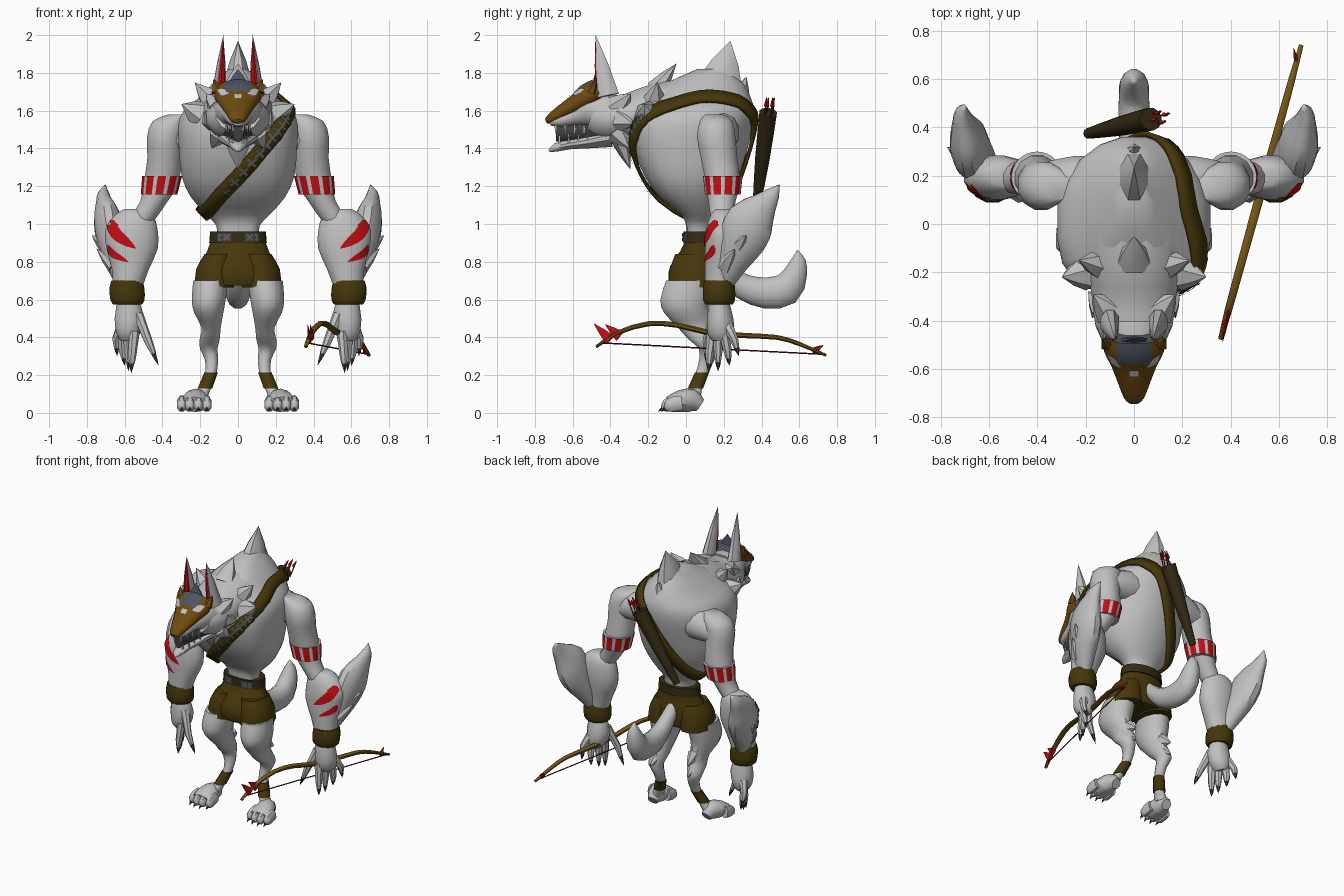
import bpy, bmesh, math
from mathutils import Vector as V
from mathutils.bvhtree import BVHTree


def material(name, r, g, b):
    m = bpy.data.materials.new(name)
    m.diffuse_color = (r, g, b, 1)
    return m


FUR = material("pale_fur", .53, .53, .53)
MASK = material("mask_brown", .155, .07, .005)
CLOTH = material("olive_cloth", .062, .038, .003)
LEATHER = material("dark_leather", .036, .024, .007)
RED = material("red_paint", .55, .004, .006)
WOOD = material("bow_wood", .17, .09, .008)
SLATE = material("slate", .075, .09, .125)
CLAW = material("claw_grey", .05, .05, .05)
CORD = material("dark_red_cord", .14, .004, .012)
STITCH = material("stitch_grey", .11, .12, .135)


def finish(name, bm, mat, angle=40):
    bmesh.ops.remove_doubles(bm, verts=bm.verts, dist=.0004)
    bmesh.ops.recalc_face_normals(bm, faces=bm.faces)
    me = bpy.data.meshes.new(name)
    bm.to_mesh(me)
    bm.free()
    me.materials.append(mat)
    me.shade_smooth()
    me.set_sharp_from_angle(angle=math.radians(angle))
    ob = bpy.data.objects.new(name, me)
    bpy.context.collection.objects.link(ob)
    return ob


def curve(points, n):
    """Catmull-Rom interpolation of tuples of any length."""
    out = []
    for i in range(len(points) - 1):
        a, b, c, d = (points[min(max(i + k, 0), len(points) - 1)] for k in (-1, 0, 1, 2))
        for j in range(n):
            t = j / n
            out.append([q + .5 * t * (r - p + t * (2*p - 5*q + 4*r - s + t * (3*(q - r) + s - p)))
                        for p, q, r, s in zip(a, b, c, d)])
    return out + [list(points[-1])]


def loft(name, rings, mat, s=1, sides=12, n=2, axis=None, power=1, angle=40):
    """Skin rings (x, y, z, side radius, other radius); s=-1 mirrors, power<1 squares the front half."""
    rings = curve(rings, n)
    pts = [V(r[:3]) for r in rings]
    bm, loops = bmesh.new(), []
    for i, r in enumerate(rings):
        t = axis or (pts[min(i + 1, len(pts) - 1)] - pts[max(i - 1, 0)]).normalized()
        u = V((1, 0, 0))
        u = (u - t * u.dot(t)).normalized()
        w = t.cross(u)
        ring = []
        for k in range(sides):
            a = math.tau * (k + .5) / sides
            e = power if math.sin(a) < 0 else 1
            c, d = (math.copysign(abs(f) ** e, f) for f in (math.cos(a), math.sin(a)))
            p = pts[i] + u * c * max(r[3], 0) + w * d * max(r[4], 0)
            ring.append(bm.verts.new((p.x * s, p.y, p.z)))
        loops.append(ring)
    for p, q in zip(loops, loops[1:]):
        for k in range(sides):
            m = (k + 1) % sides
            bm.faces.new((p[k], p[m], q[m], q[k]))
    bm.faces.new(loops[0])
    bm.faces.new(loops[-1])
    return finish(name, bm, mat, angle)


def spike(name, base, tip, a, b, mat=FUR, s=1, sides=6):
    mid = [(p + q) / 2 for p, q in zip(base, tip)]
    return loft(name, [(*base, a, b), (*mid, a * .6, b * .6), (*tip, 0, 0)], mat, s, sides, 1)


def ribbon(name, points, width, mat, target, s=1, n=4, off=.006, leaf=False, thick=0, front=False):
    """Flat strip laid on another part, by nearest point or projected straight from the front."""
    me = target.data
    tree = BVHTree.FromPolygons([v.co for v in me.vertices], [p.vertices for p in me.polygons])
    pts = [V((p[0] * s, p[1], p[2])) for p in curve(points, n)]
    bm, rows = bmesh.new(), []
    for i, p in enumerate(pts):
        loc, nor = tree.find_nearest(p)[:2]
        if front:
            loc, nor = p, V((0, -1, 0))
        t = pts[min(i + 1, len(pts) - 1)] - pts[max(i - 1, 0)]
        side = t.cross(nor).normalized()
        w = width / 2 * (math.sin(math.pi * i / (len(pts) - 1)) if leaf else 1)
        row = []
        for k in (-1, 0, 1):
            e = loc + side * w * k
            q, m = tree.ray_cast(V((e.x, -2, e.z)), V((0, 1, 0)))[:2] if front else (None, None)
            if q is None:
                q, m = tree.find_nearest(e + nor * .01)[:2]
            row.append(bm.verts.new(q + m * off))
        rows.append(row)
    for p, q in zip(rows, rows[1:]):
        for k in (0, 1):
            bm.faces.new((p[k], p[k + 1], q[k + 1], q[k]))
    ob = finish(name, bm, mat)
    if thick:
        mod = ob.modifiers.new("thickness", 'SOLIDIFY')
        mod.thickness, mod.offset = thick, 0
    return ob


def cross(name, x, y, z, r, target, off):
    for k in (-1, 1):
        ribbon(name, [(x - r, y, z - r * k), (x + r, y, z + r * k)], .011, STITCH, target, 1, 3, off)


UP = V((0, 0, 1))

# Torso: height, front, back, half width
sections = [(.9, 0, .15, .11), (.99, 0, .15, .115), (1.05, -.03, .18, .17), (1.14, -.14, .23, .25),
            (1.25, -.22, .28, .3), (1.4, -.28, .33, .315), (1.52, -.29, .36, .32), (1.6, -.27, .365, .29),
            (1.66, -.23, .35, .22), (1.74, -.12, .31, .14), (1.82, .06, .23, .05)]
torso = loft("torso", [(0, (f + b) / 2, z, w, (b - f) / 2) for z, f, b, w in sections],
             FUR, sides=20, axis=UP, power=.65)
# Neck, skull and jaws
loft("neck", [(0, .05, 1.64, .2, .14), (0, -.15, 1.61, .2, .14), (0, -.3, 1.57, .18, .125),
              (0, -.42, 1.56, .165, .125), (0, -.5, 1.58, .12, .1)], FUR)
loft("muzzle", [(0, -.42, 1.59, .14, .11), (0, -.51, 1.6, .12, .1), (0, -.58, 1.575, .08, .06),
                (0, -.66, 1.55, .058, .04), (0, -.72, 1.54, .03, .02)], FUR)
loft("mouth", [(0, -.44, 1.49, .09, .06), (0, -.52, 1.49, .068, .058), (0, -.6, 1.49, .045, .055),
               (0, -.69, 1.485, .028, .05)], CLAW)
loft("lower_jaw", [(0, -.4, 1.46, .11, .055), (0, -.52, 1.435, .075, .036), (0, -.62, 1.42, .05, .026),
                   (0, -.69, 1.405, .034, .024), (0, -.725, 1.385, .005, .005)], FUR)
# Mask with a slate forehead
mask = loft("mask", [(0, -.465, 1.705, .12, .068), (0, -.52, 1.675, .127, .07), (0, -.58, 1.635, .097, .054),
                     (0, -.66, 1.59, .066, .04), (0, -.72, 1.555, .042, .026), (0, -.742, 1.545, .02, .012)],
            MASK, sides=16)
mask.data.materials.append(SLATE)
for f in mask.data.polygons:
    if abs(f.center.x) < .055 and f.center.y > -.575 and f.normal.z > .45:
        f.material_index = 1
ribbon("nose_plate", [(0, -.62, 1.7), (0, -.66, 1.7)], .045, FUR, mask)
spike("mask_crest", (0, -.48, 1.74), (0, -.475, 1.82), .06, .015, SLATE)
# Beard and back spines
spike("beard", (0, -.35, 1.45), (0, -.295, 1.29), .08, .05)
spike("large_back_spine", (0, .18, 1.74), (0, .235, 1.97), .08, .13, sides=8)
spike("front_back_spine", (0, -.16, 1.71), (0, -.05, 1.85), .08, .06, sides=8)
spike("rear_back_spine", (0, .28, 1.66), (0, .32, 1.78), .06, .06)
# Tail
loft("tail", [(0, .1, .84, .04, .05), (0, .2, .75, .05, .05), (0, .3, .67, .06, .07), (0, .42, .635, .065, .085),
              (0, .53, .655, .065, .09), (0, .58, .74, .058, .065), (0, .595, .81, .035, .04),
              (0, .59, .865, 0, 0)], FUR)
# Shorts and belt
loft("shorts_hips", [(0, .08, .92, .145, .085), (0, .07, .86, .165, .1), (0, .05, .78, .205, .135),
                     (0, .045, .72, .215, .14), (0, .045, .675, .2, .13)], CLOTH, axis=UP, sides=16)
belt = loft("belt", [(0, .08, .9, .155, .095), (0, .08, .96, .15, .095)], LEATHER, axis=UP, sides=16, n=1, power=.8)
for x in (-.09, .09):
    ribbon("belt_panel", [(x - .055, -.05, .93), (x + .055, -.05, .93)], .045, CLAW, belt, off=.004)
for x in (-.115, -.068, .068, .115):
    cross("belt_stitch", x, -.05, .93, .016, belt, .008)

for s, side in ((1, "left"), (-1, "right")):
    def name(part):
        return side + "_" + part

    # Face details, ears and mane tufts
    ribbon(name("eye"), [(.045, -.575, 1.67), (.075, -.56, 1.69), (.11, -.535, 1.71)], .042, FUR, mask, s, leaf=True)
    spike(name("brow_point"), (.105, -.5, 1.7), (.13, -.475, 1.77), .035, .03, MASK, s)
    spike(name("ear"), (.1, -.41, 1.68), (.078, -.478, 2.0), .042, .06, FUR, s, 8)
    spike(name("ear_lining"), (.092, -.445, 1.7), (.078, -.48, 1.98), .028, .035, RED, s)
    for y, x in ((-.69, .028), (-.64, .042), (-.59, .05), (-.54, .063)):
        spike(name("upper_tooth"), (x, y, 1.525), (x, y, 1.475), .008, .01, FUR, s, 4)
        spike(name("lower_tooth"), (x - .002, y + .02, 1.43), (x - .002, y + .02, 1.48), .007, .009, FUR, s, 4)
    for b, t, r in (((.13, -.17, 1.64), (.23, -.15, 1.75), .07), ((.13, -.34, 1.55), (.19, -.28, 1.53), .07),
                    ((.1, -.36, 1.48), (.14, -.3, 1.4), .06), ((.2, -.2, 1.58), (.3, -.22, 1.635), .08),
                    ((.1, -.36, 1.62), (.17, -.29, 1.69), .07)):
        spike(name("mane_tuft"), b, t, r, r, FUR, s)

    # Upper arm with painted armband
    loft(name("upper_arm"), [(.31, .15, 1.58, .06, .05), (.36, .16, 1.545, .095, .09), (.385, .16, 1.46, .1, .105),
                             (.39, .175, 1.35, .093, .1), (.405, .195, 1.22, .097, .094),
                             (.445, .19, 1.12, .075, .075), (.51, .19, 1.02, .07, .06), (.55, .19, .95, .05, .05)],
         FUR, s, axis=UP)
    loft(name("shoulder"), [(.08, .18, 1.5, .12, .1), (.24, .18, 1.48, .11, .105), (.36, .17, 1.45, .08, .09)],
         FUR, s, axis=V((.96, 0, -.28)).normalized())
    band = loft(name("armband"), [(.418, .195, 1.155, .097, .094), (.402, .195, 1.255, .106, .105)],
                RED, s, 30, 1, UP)
    band.data.materials.append(FUR)
    for f in band.data.polygons:
        f.material_index = int(f.index >= 30 or f.index % 3 == 2)

    # Forearm with a fur blade sweeping up and back
    fore = loft(name("forearm"), [(.585, .175, .66, .078, .075), (.57, .18, .76, .1, .08), (.56, .19, .87, .138, .09),
                                  (.565, .195, .97, .142, .09), (.55, .2, 1.05, .1, .07), (.56, .2, 1.08, .04, .04)],
                FUR, s, 16, axis=UP)
    loft(name("forearm_blade"), [(.6, .2, .68, .04, .05), (.635, .245, .8, .07, .09), (.67, .3, .92, .08, .13),
                                 (.69, .345, 1.02, .075, .13), (.708, .42, 1.11, .045, .07), (.712, .46, 1.16, .03, .04),
                                 (.7, .495, 1.21, 0, 0)], FUR, s)
    spike(name("forearm_tuft"), (.68, .26, .87), (.775, .32, .94), .05, .06, FUR, s)
    spike(name("forearm_tuft"), (.65, .21, .78), (.75, .26, .87), .05, .05, FUR, s)
    ribbon(name("long_gash"), [(.685, 0, 1.05), (.645, 0, .95), (.54, 0, .87)], .06, RED, fore, s, 7, leaf=True, front=True)
    ribbon(name("short_gash"), [(.685, 0, .89), (.655, 0, .84), (.58, 0, .8)], .035, RED, fore, s, 7, leaf=True, front=True)
    loft(name("cuff"), [(.585, .175, .575, .08, .075), (.585, .175, .6, .094, .088), (.588, .175, .66, .096, .088),
                        (.588, .175, .7, .085, .082)], CLOTH, s, axis=UP)
    # Hand, fingers and claws
    loft(name("palm"), [(.585, .175, .6, .058, .05), (.575, .18, .5, .082, .07), (.585, .185, .42, .065, .07),
                        (.59, .185, .38, .035, .045)], FUR, s, 10)
    for a, b, c in (((.53, .15, .52), (.475, .11, .38), (.42, .11, .25)), ((.55, .14, .43), (.56, .125, .31), (.565, .12, .21)),
                    ((.585, .17, .43), (.58, .17, .32), (.58, .17, .22)), ((.61, .2, .43), (.61, .22, .33), (.6, .23, .25)),
                    ((.615, .22, .46), (.645, .255, .39), (.64, .28, .3))):
        m = V(a).lerp(V(b), .5)
        e = V(b).lerp(V(c), .5)
        loft(name("finger"), [(*a, .03, .03), (*m, .026, .026), (*b, .023, .023), (*e, .015, .015)], FUR, s, 7, 1)
        spike(name("claw"), e, c, .015, .015, CLAW, s)

    # Shorts leg, hind leg and ankle wrap
    loft(name("shorts_leg"), [(.1, .05, .84, .08, .11), (.12, .045, .76, .105, .135), (.125, .045, .665, .108, .145)],
         CLOTH, s, axis=UP)
    loft(name("leg"), [(.145, .02, .7, .095, .13), (.155, -.005, .6, .093, .135), (.155, .0, .53, .08, .12),
                       (.142, .05, .45, .052, .095), (.15, .09, .39, .055, .08), (.155, .12, .34, .048, .055),
                       (.14, .11, .28, .036, .042), (.145, .08, .2, .031, .034), (.175, .05, .13, .033, .036),
                       (.21, .03, .07, .045, .05)], FUR, s, axis=UP)
    for z in (.4, .48):
        spike(name("calf_tuft"), (.14, .11, z), (.15, .2, z - .05), .04, .05, FUR, s)
    loft(name("ankle_wrap"), [(.142, .085, .215, .037, .039), (.175, .05, .13, .04, .042)], CLOTH, s, axis=UP)
    # Foot, toes and toe claws
    loft(name("foot"), [(.215, .075, .04, .035, .035), (.22, .03, .065, .055, .062), (.228, -.03, .062, .075, .058),
                        (.232, -.09, .045, .08, .042)], FUR, s, 10)
    for x, y in ((.165, -.07), (.21, -.085), (.255, -.085), (.298, -.07)):
        loft(name("toe"), [(x, y + .05, .055, .024, .04), (x, y, .046, .028, .042), (x, y - .03, .032, .024, .03),
                           (x, y - .045, .028, .008, .01)], FUR, s, 8)
        spike(name("toe_claw"), (x, y - .03, .03), (x, y - .065, .006), .012, .012, CLAW, s)

# Chest strap with stitching
path = [(-.18, .03, 1.06), (-.1, -.16, 1.14), (.03, -.25, 1.28), (.15, -.29, 1.42), (.24, -.28, 1.52), (.3, -.24, 1.6),
        (.27, -.08, 1.64), (.21, .08, 1.66), (.17, .22, 1.64), (.09, .34, 1.57), (.04, .37, 1.48), (-.04, .33, 1.32),
        (-.13, .25, 1.15), (-.19, .13, 1.06), (-.18, .03, 1.06)]
ribbon("chest_strap", path, .08, CLOTH, torso, off=.014, thick=.02)
for x, y, z in curve(path[1:6], 3)[1:-1]:
    cross("strap_stitch", x, y, z, .022, torso, .03)

# Quiver and arrows
low, high = V((-.19, .375, 1.11)), V((.07, .435, 1.59))
loft("quiver", [(*low, .022, .022), (*low.lerp(high, .5), .04, .04), (*high, .052, .048)], LEATHER)
for x, y in ((-.015, -.01), (.02, -.02), (.0, .02), (.035, .012)):
    p = high + V((x, y, 0))
    q = p + V((.04, .012, .075))
    loft("arrow_shaft", [(*(p - V((0, 0, .04))), .004, .004), (*q, .004, .004)], CORD, sides=5, n=1)
    spike("arrow_fletching", q - V((.02, .006, .04)), q + V((.006, 0, .01)), .011, .011, RED, sides=4)

# Bow with cord and red end feathers
stave = [(-.475, .35, .01), (-.36, .425, .016), (-.2, .472, .018), (-.05, .465, .019), (.1, .43, .02), (.3, .41, .019),
         (.48, .4, .017), (.6, .365, .015), (.74, .305, .01)]
loft("bow", [(.36 + .275 * (y + .47), y, z, r, r * .8) for y, z, r in stave], WOOD, sides=8)
loft("bow_cord", [(.37, -.44, .37, .004, .004), (.69, .73, .31, .004, .004)], CORD, sides=5, n=1)
for y, z, dy, dz, w in ((-.4, .385, -.09, .09, .03), (-.35, .405, -.08, .065, .03), (.67, .325, .06, .035, .02)):
    x = .36 + .275 * (y + .47)
    spike("bow_feather", (x, y, z), (x - .012, y + dy, z + dz), .012, w, RED)
